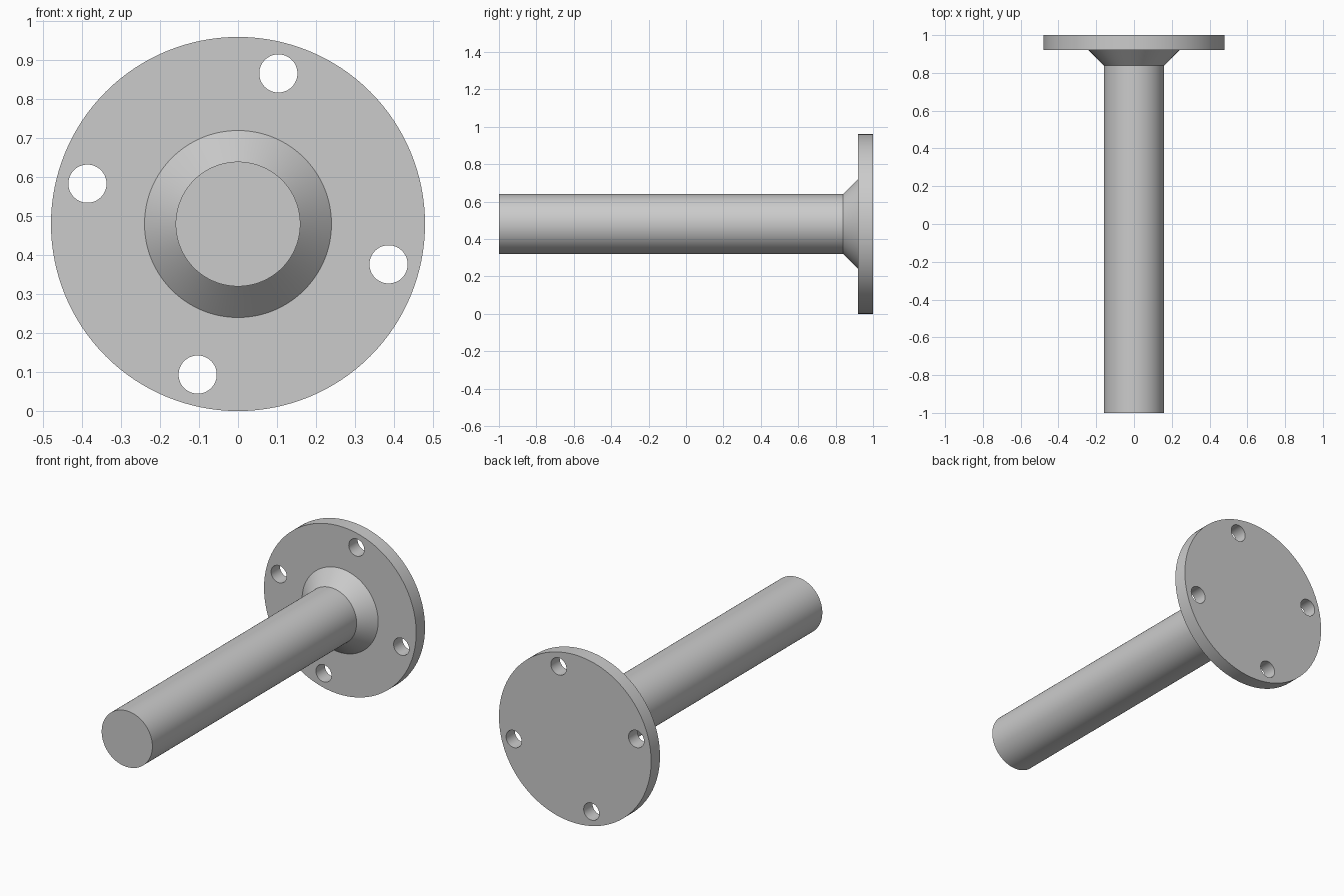
import bpy, bmesh
from math import cos, sin, pi, radians
from mathutils import Matrix

old = bpy.data.objects.get("Cube")
if old:
    bpy.data.objects.remove(old, do_unlink=True)

AXIS_Z = 0.48
SIDES = 128

steel = bpy.data.materials.new("plain_grey")
steel.use_nodes = True
grey = (0.6, 0.6, 0.6, 1)
steel.diffuse_color = grey
steel.node_tree.nodes["Principled BSDF"].inputs["Base Color"].default_value = grey


def lathe(name, profile, sides, x=0, z=AXIS_Z):
    """Closed solid turned about the y direction from (radius, y) points."""
    bm = bmesh.new()
    rings = [[bm.verts.new((x + r * cos(2 * pi * i / sides), y,
                            z + r * sin(2 * pi * i / sides)))
              for i in range(sides)] for r, y in profile]
    for a, b in zip(rings, rings[1:]):
        for i in range(sides):
            j = (i + 1) % sides
            bm.faces.new((a[i], a[j], b[j], b[i]))
    bm.faces.new(rings[0])
    bm.faces.new(rings[-1])
    bmesh.ops.recalc_face_normals(bm, faces=bm.faces)
    mesh = bpy.data.meshes.new(name)
    bm.to_mesh(mesh)
    bm.free()
    obj = bpy.data.objects.new(name, mesh)
    bpy.context.collection.objects.link(obj)
    mesh.materials.append(steel)
    return obj


# Shaft, tapered collar and round flange turned as one solid
body = lathe("flanged_shaft", [(0.16, -1), (0.16, 0.84), (0.24, 0.92),
                               (0.48, 0.92), (0.48, 1)], SIDES)

# Four bolt holes around the flange
for k in range(4):
    angle = radians(75 + 90 * k)
    cutter = lathe(f"bolt_hole_cutter_{k + 1}", [(0.049, 0.88), (0.049, 1.04)], 48,
                   0.4 * cos(angle), AXIS_Z + 0.4 * sin(angle))
    cutter.hide_render = True
    cutter.hide_viewport = True
    cut = body.modifiers.new(f"bolt_hole_{k + 1}", "BOOLEAN")
    cut.operation = "DIFFERENCE"
    cut.solver = "EXACT"
    cut.object = cutter

# Apply the cuts, drop the cutters and smooth the round walls
bpy.context.view_layer.update()
cut_mesh = bpy.data.meshes.new_from_object(
    body.evaluated_get(bpy.context.evaluated_depsgraph_get()))
body.modifiers.clear()
body.data = cut_mesh
for obj in [o for o in bpy.data.objects if o.name.startswith("bolt_hole_cutter")]:
    bpy.data.objects.remove(obj, do_unlink=True)

bpy.ops.object.select_all(action="DESELECT")
body.select_set(True)
bpy.context.view_layer.objects.active = body
bpy.ops.object.shade_smooth_by_angle(angle=radians(30))
